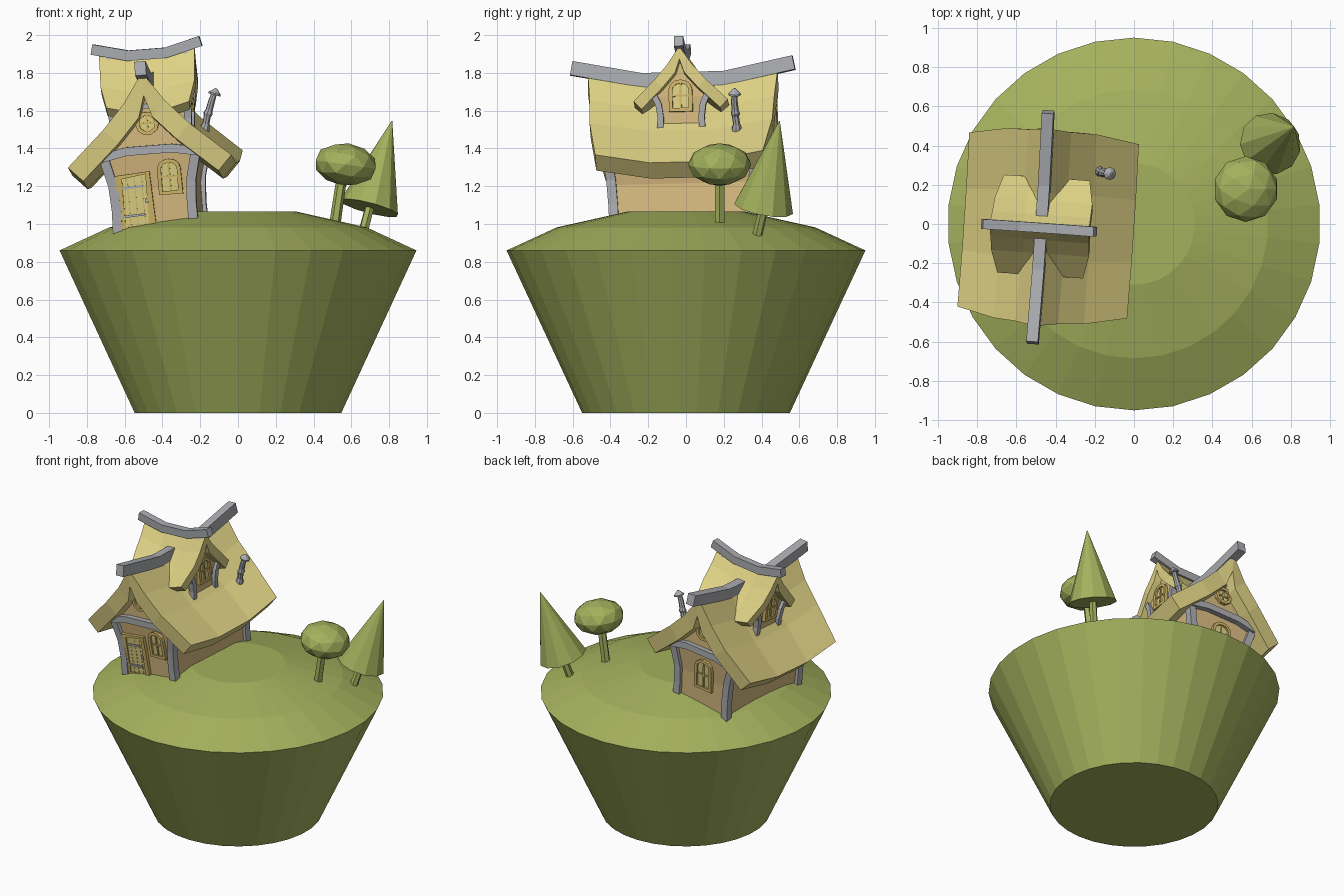
import bpy, bmesh, math
from mathutils import Vector, Matrix

if "Cube" in bpy.data.objects:
    bpy.data.objects.remove(bpy.data.objects["Cube"])

R, T = Matrix.Rotation, Matrix.Translation
rad = math.radians


def material(name, r, g, b):
    m = bpy.data.materials.new(name)
    m.diffuse_color = [((c / 255 + 0.055) / 1.055) ** 2.4 for c in (r, g, b)] + [1]
    m.use_nodes = True
    m.node_tree.nodes["Principled BSDF"].inputs["Base Color"].default_value = m.diffuse_color
    return m


GREEN = material("grass green", 164, 177, 93)
THATCH = material("thatch yellow", 223, 210, 133)
PLASTER = material("plaster tan", 215, 186, 128)
GOLD = material("trim gold", 208, 182, 104)
GREY = material("timber grey", 172, 173, 177)

# Crooked house frame: yaw, roll and a slight forward lean
H = T((-0.41, 0, 1.0)) @ R(rad(-4), 4, 'Z') @ R(rad(-4.5), 4, 'Y') @ R(rad(1.5), 4, 'X')


def add(name, verts, faces, mat, M=Matrix()):
    bm = bmesh.new()
    vs = [bm.verts.new(M @ Vector(v)) for v in verts]
    for f in faces:
        bm.faces.new([vs[i] for i in f])
    bmesh.ops.remove_doubles(bm, verts=bm.verts, dist=1e-5)
    bmesh.ops.recalc_face_normals(bm, faces=bm.faces)
    me = bpy.data.meshes.new(name)
    bm.to_mesh(me)
    bm.free()
    me.materials.append(mat)
    ob = bpy.data.objects.new(name, me)
    bpy.context.collection.objects.link(ob)
    return ob


def loft(name, rings, mat, M=Matrix(), closed=False):
    n, k = len(rings[0]), len(rings)
    faces = [(i * n + j, i * n + (j + 1) % n, (i + 1) % k * n + (j + 1) % n, (i + 1) % k * n + j)
             for i in range(k if closed else k - 1) for j in range(n)]
    if not closed:
        faces += [tuple(range(n)), tuple(range((k - 1) * n, k * n))]
    return add(name, [v for r in rings for v in r], faces, mat, M)


def tube(name, stops, n, mat):
    # round rings (x, y, z, radius) square to the overall axis
    ps = [Vector(s[:3]) for s in stops]
    q = (ps[-1] - ps[0]).to_track_quat('Z', 'Y')
    rings = []
    for p, s in zip(ps, stops):
        r = max(s[3], 0.002)
        rings.append([p + q @ Vector((r * math.cos(a), r * math.sin(a), 0))
                      for a in (math.pi / 2 + 2 * math.pi * i / n for i in range(n))])
    return loft(name, rings, mat)


def timber(name, path, w, d, mat, M, normal=(0, -1, 0), closed=False):
    # rectangular bar swept along a path; w lies in the wall, d along the normal
    ps, nn, k = [Vector(p) for p in path], Vector(normal), len(path)
    rings = []
    for i, p in enumerate(ps):
        a = ps[i - 1] if closed or i else p
        b = ps[(i + 1) % k] if closed or i < k - 1 else p
        side = (b - a).cross(nn).normalized()
        seg = ((b - p) if (b - p).length else (p - a)).cross(nn).normalized()
        side *= w / 2 / max(0.5, abs(side.dot(seg)))
        rings.append([p + side + nn * d / 2, p - side + nn * d / 2,
                      p - side - nn * d / 2, p + side - nn * d / 2])
    return loft(name, rings, mat, M, closed)


def plate(name, path, M, mat, d=0.006):
    loft(name, [[(x, y - s, z) for x, y, z in path] for s in (-d, d)], mat, M)


# ---- island
tube("island", [(0, 0, 0, .55), (0, 0, .86, .95), (0, 0, .982, .685), (0, 0, 1.066, .31)], 30, GREEN)

# ---- trees
tube("pine_trunk", [(.655, .375, .93, .027), (.70, .415, 1.10, .025)], 6, GREEN)
tube("pine_crown", [(.695, .41, 1.085, .16), (.815, .495, 1.545, 0)], 11, GREEN)
tube("round_tree_trunk", [(.51, .178, .98, .03), (.55, .178, 1.25, .028)], 6, GREEN)
bm = bmesh.new()
bmesh.ops.create_icosphere(bm, subdivisions=2, radius=1,
                           matrix=T((.57, .178, 1.315)) @ R(rad(8), 4, 'Y') @ Matrix.Diagonal((.168, .168, .113, 1)))
me = bpy.data.meshes.new("round_tree_crown")
bm.to_mesh(me)
bm.free()
me.materials.append(GREEN)
bpy.context.collection.objects.link(bpy.data.objects.new("round_tree_crown", me))


# ---- house walls and cross gable walls
def body(name, levels, apex, M):
    rings = [[(-x, -y, z), (x, -y, z), (x, y, z), (-x, y, z)] for x, y, z in levels]
    y = levels[-1][1]
    rings.append([(-.004, -y, apex), (.004, -y, apex), (.004, y, apex), (-.004, y, apex)])
    loft(name, rings, PLASTER, M)


SIDE = H @ R(rad(90), 4, 'Z')
body("house_walls", [(.205, .365, -.05), (.205, .375, .2), (.255, .4, .4)], .73, H)
body("dormer_walls", [(.10, .19, .42), (.11, .195, .58), (.135, .205, .66)], .86, SIDE)


# ---- sagging thatch roofs: profile points are (half width, height, half length)
def roof(name, prof, t, drop, M):
    out = [(-x, z, l) for x, z, l in prof[:0:-1]] + list(prof)
    rings = []
    for f, s in ((-1, 0), (-.35, drop), (.35, drop), (1, 0)):
        top = [(x, f * l, z - s) for x, z, l in out]
        sgn = lambda x: (x > 0) - (x < 0)
        low = [(x - .75 * t * sgn(x), f * l, z - s - (.78 if x else 1.25) * t) for x, z, l in out]
        rings.append(top + low[::-1])
    m = len(out)
    n = 2 * m
    faces = [(i * n + j, i * n + (j + 1) % n, (i + 1) * n + (j + 1) % n, (i + 1) * n + j)
             for i in range(3) for j in range(n)]
    faces += [(e + j, e + j + 1, e + n - 2 - j, e + n - 1 - j) for e in (0, 3 * n) for j in range(m - 1)]
    add(name, [v for r in rings for v in r], faces, THATCH, M)


roof("main_roof", [(0, .82, .505), (.11, .66, .49), (.23, .53, .485), (.435, .345, .445)], .1, .05, H)
roof("dormer_roof", [(0, .925, .255), (.065, .83, .252), (.135, .75, .25), (.25, .64, .22)], .055, .035, SIDE)

# ---- ridge beams
timber("main_ridge_beam", [(0, -.59, .842), (0, -.22, .768), (0, .22, .768), (0, .59, .842)],
       .075, .06, GREY, H, (1, 0, 0))
timber("dormer_ridge_beam", [(0, -.29, .95), (0, -.1, .902), (0, .1, .902), (0, .29, .95)],
       .055, .05, GREY, SIDE, (1, 0, 0))


# ---- windows
def window(name, M, x, y, z, w, h, lean=0, circle=False):
    if circle:
        pts = [(w / 2 * math.cos(a), w / 2 * math.sin(a)) for a in (math.pi * i / 5 for i in range(10))]
    else:
        r = w / 2
        pts = [(-r, -h / 2)] + [(-r * math.cos(a), h / 2 - r * .8 + r * .8 * math.sin(a))
                                for a in (math.pi * i / 6 for i in range(7))] + [(r, -h / 2)]
    P = lambda u, v, o=0: (x + u, y - lean * v - o, z + v)
    plate(name + "_pane", [P(u, v) for u, v in pts], M, THATCH)
    timber(name + "_frame", [P(u, v, .006) for u, v in pts], .02, .026, GOLD, M, closed=True)
    timber(name + "_bar_up", [P(0, -h / 2, .005), P(0, h / 2, .005)], .01, .016, GOLD, M)
    timber(name + "_bar_across", [P(-w / 2, 0, .005), P(w / 2, 0, .005)], .01, .016, GOLD, M)


# ---- main gables: posts, tie beam, bargeboards, round window
for end, ang in (("front", 0), ("back", 180)):
    M = H @ R(rad(ang), 4, 'Z')
    for side, s in (("left", -1), ("right", 1)):
        timber(f"{end}_{side}_post", [(s * .205, -.365, -.06), (s * .2, -.37, .1), (s * .208, -.378, .23),
                                      (s * .25, -.4, .4)], .05, .05, GREY, M)
        timber(f"{end}_{side}_barge", [(s * .225, -.408, .41), (s * .11, -.408, .535), (s * .05, -.408, .645),
                                       (0, -.408, .76)], .03, .03, GREY, M)
    timber(f"{end}_tie_beam", [(-.275, -.412, .375), (-.12, -.412, .405), (.12, -.412, .405), (.275, -.412, .375)],
           .045, .045, GREY, M)
    timber(f"{end}_collar_beam", [(-.07, -.41, .628), (0, -.41, .638), (.07, -.41, .628)], .024, .025, GREY, M)
    window(f"{end}_round_window", M, 0, -.403, .545, .105, .105, circle=True)

window("front_window", H, .095, -.384, .255, .105, .17, .1)
window("back_window", H @ R(rad(180), 4, 'Z'), .01, -.384, .23, .12, .2, .1)

# ---- front door
door = [(-.17, -.368, 0), (-.175, -.392, .27), (-.02, -.392, .285), (-.015, -.368, 0)]
plate("door", door, H, THATCH, .008)
timber("door_frame", door, .022, .032, GOLD, H, closed=True)
for i in (1, 2, 3):
    x = -.17 + .039 * i
    timber(f"door_plank_joint_{i}", [(x, -.376, .01), (x, -.397, .27)], .004, .006, GOLD, H)
for i, z in enumerate((.06, .21)):
    timber(f"door_hinge_{i}", [(-.165, -.38 - .07 * z, z), (-.05, -.38 - .07 * z, z + .006)], .012, .012, GREY, H)
timber("door_knob", [(-.035, -.39, .125), (-.035, -.39, .15)], .014, .02, GREY, H)

# ---- dormer gables on both sides
for end, ang in (("right", 90), ("left", -90)):
    M = H @ R(rad(ang), 4, 'Z')
    for side, s in (("a", -1), ("b", 1)):
        timber(f"{end}_dormer_post_{side}", [(s * .115, -.19, .45), (s * .108, -.198, .55), (s * .118, -.205, .62),
                                             (s * .15, -.21, .69)], .032, .04, GREY, M)
        timber(f"{end}_dormer_barge_{side}", [(s * .145, -.214, .68), (s * .075, -.214, .765),
                                              (s * .035, -.214, .83), (0, -.214, .9)], .022, .03, GREY, M)
    window(f"{end}_dormer_window", M, 0, -.206, .665, .105, .15)

# ---- crooked stove pipe with cap
tube("chimney_pipe", [(-.185, .268, 1.45, .026), (-.175, .268, 1.51, .026), (-.17, .268, 1.53, .019),
                      (-.163, .262, 1.57, .019), (-.158, .262, 1.585, .025), (-.152, .26, 1.605, .019),
                      (-.14, .256, 1.65, .018), (-.125, .257, 1.695, .015)], 8, GREY)
tube("chimney_cap", [(-.125, .257, 1.683, .033), (-.123, .257, 1.692, .033), (-.115, .257, 1.718, .005)], 8, GREY)
